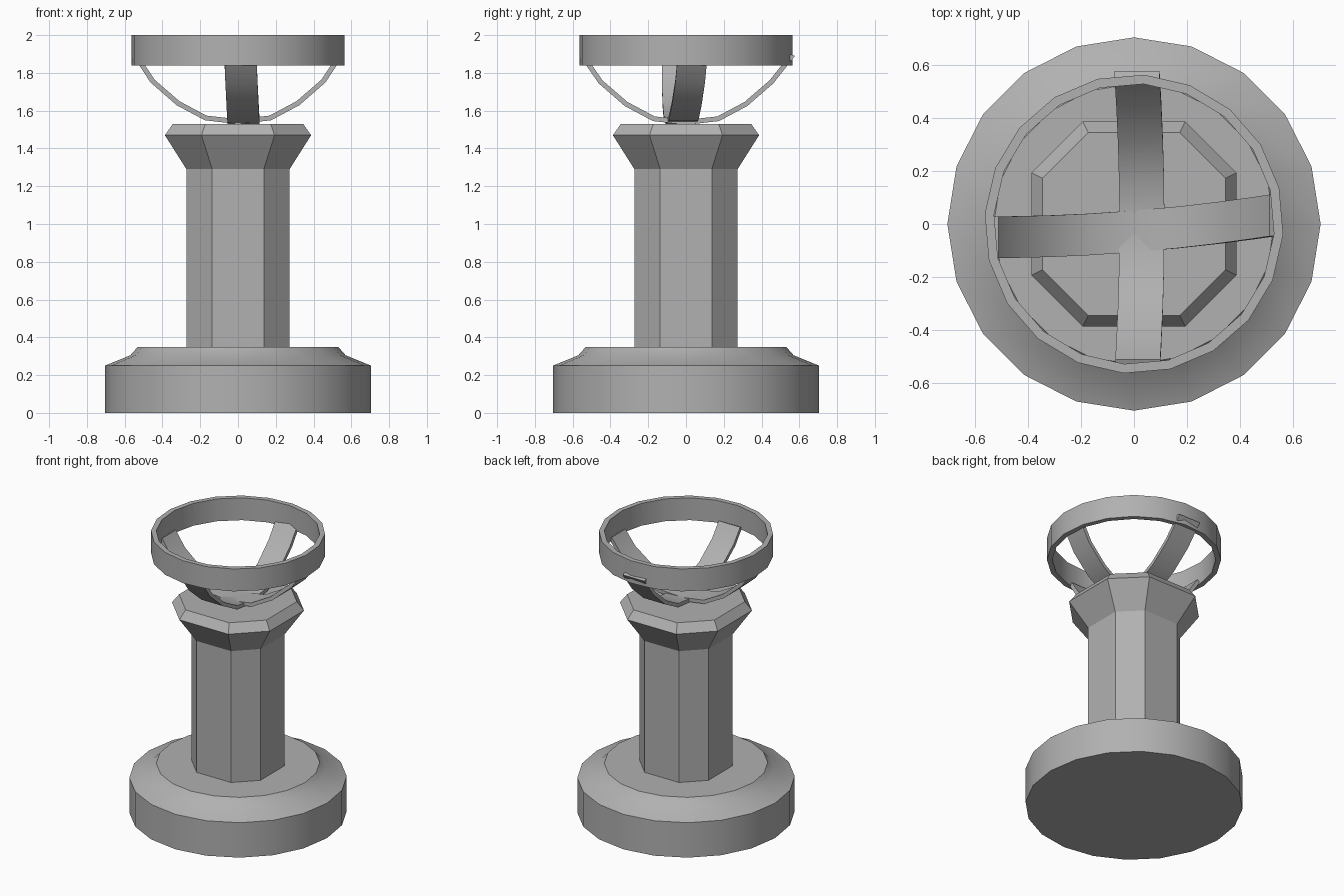
import bpy, bmesh
from math import sin, cos, pi, radians

if "Cube" in bpy.data.objects:
    bpy.data.objects.remove(bpy.data.objects["Cube"])

stone = bpy.data.materials.new("grey stone")
stone.use_nodes = True
grey = (0.44, 0.44, 0.44, 1)
stone.diffuse_color = grey
stone.node_tree.nodes["Principled BSDF"].inputs["Base Color"].default_value = grey


def round_loop(r, z, turn=0, sides=20):
    return [(r * cos(turn + 2 * pi * i / sides), r * sin(turn + 2 * pi * i / sides), z)
            for i in range(sides)]


def cut_square_loop(r, z):
    """Square with clipped corners: corner points at (r, r/2), (r/2, r), ..."""
    h = r / 2
    return [(x, y, z) for x, y in
            [(r, h), (h, r), (-h, r), (-r, h), (-r, -h), (-h, -r), (h, -r), (r, -h)]]


def loft(name, loops, wrap=False):
    """Skin closed loops; cap both ends, or join the last loop to the first."""
    bm = bmesh.new()
    rows = [[bm.verts.new(p) for p in loop] for loop in loops]
    pairs = list(zip(rows, rows[1:]))
    if wrap:
        pairs.append((rows[-1], rows[0]))
    else:
        bm.faces.new(rows[0])
        bm.faces.new(rows[-1])
    for a, b in pairs:
        n = len(a)
        for i in range(n):
            j = (i + 1) % n
            bm.faces.new((a[i], a[j], b[j], b[i]))
    bmesh.ops.recalc_face_normals(bm, faces=bm.faces)
    mesh = bpy.data.meshes.new(name)
    bm.to_mesh(mesh)
    bm.free()
    mesh.materials.append(stone)
    obj = bpy.data.objects.new(name, mesh)
    bpy.context.collection.objects.link(obj)
    bpy.ops.object.select_all(action='DESELECT')
    obj.select_set(True)
    bpy.context.view_layer.objects.active = obj
    bpy.ops.object.shade_smooth_by_angle(angle=radians(30))
    return obj


# Round foot with a sloped shoulder
loft("base", [round_loop(r, z) for r, z in
              [(0.705, 0), (0.705, 0.25), (0.57, 0.305), (0.53, 0.35)]])

# Eight-sided shaft and flared head
loft("column", [cut_square_loop(0.273, z) for z in (0.34, 1.29)])
loft("capital", [cut_square_loop(r, z) for r, z in
                 [(0.273, 1.29), (0.387, 1.47), (0.345, 1.53)]])

# Upper hoop
turn = radians(-4)
loft("top_ring", [round_loop(r, z, turn) for r, z in
                  [(0.565, 1.84), (0.565, 2), (0.53, 2), (0.53, 1.84)]], wrap=True)

# Two crossing curved straps that carry the hoop
half_arc = [(0.175, 1.545), (0.325, 1.625), (0.463, 1.745)]
THICK = 0.026


def strap(name, ends, drift, width, along_x, lift=0):
    path = [ends[0]] + [(-u, z) for u, z in reversed(half_arc)]
    path += [(0, 1.525)] + half_arc + [ends[1]]
    loops = []
    for u, z in path:
        # inner point lies toward the centre of the arc
        du, dz = -u, 2.08 - z
        s = THICK / (du * du + dz * dz) ** 0.5
        side = drift(u)
        section = []
        for k, w in ((0, -1), (0, 1), (1, 1), (1, -1)):
            a, b = u + k * s * du, side + w * width / 2
            height = z + lift + k * s * dz
            section.append((a, b, height) if along_x else (b, a, height))
        loops.append(section)
    return loft(name, loops)


strap("side_strap", [(-0.535, 1.855), (0.535, 1.855)],
      lambda u: -0.028 + 0.077 * u + 0.067 * u * u, 0.157, True, 0.004)
strap("front_back_strap", [(-0.535, 1.85), (0.577, 1.89)],
      lambda u: 0.03 - 0.055 * u * u, 0.17, False)
